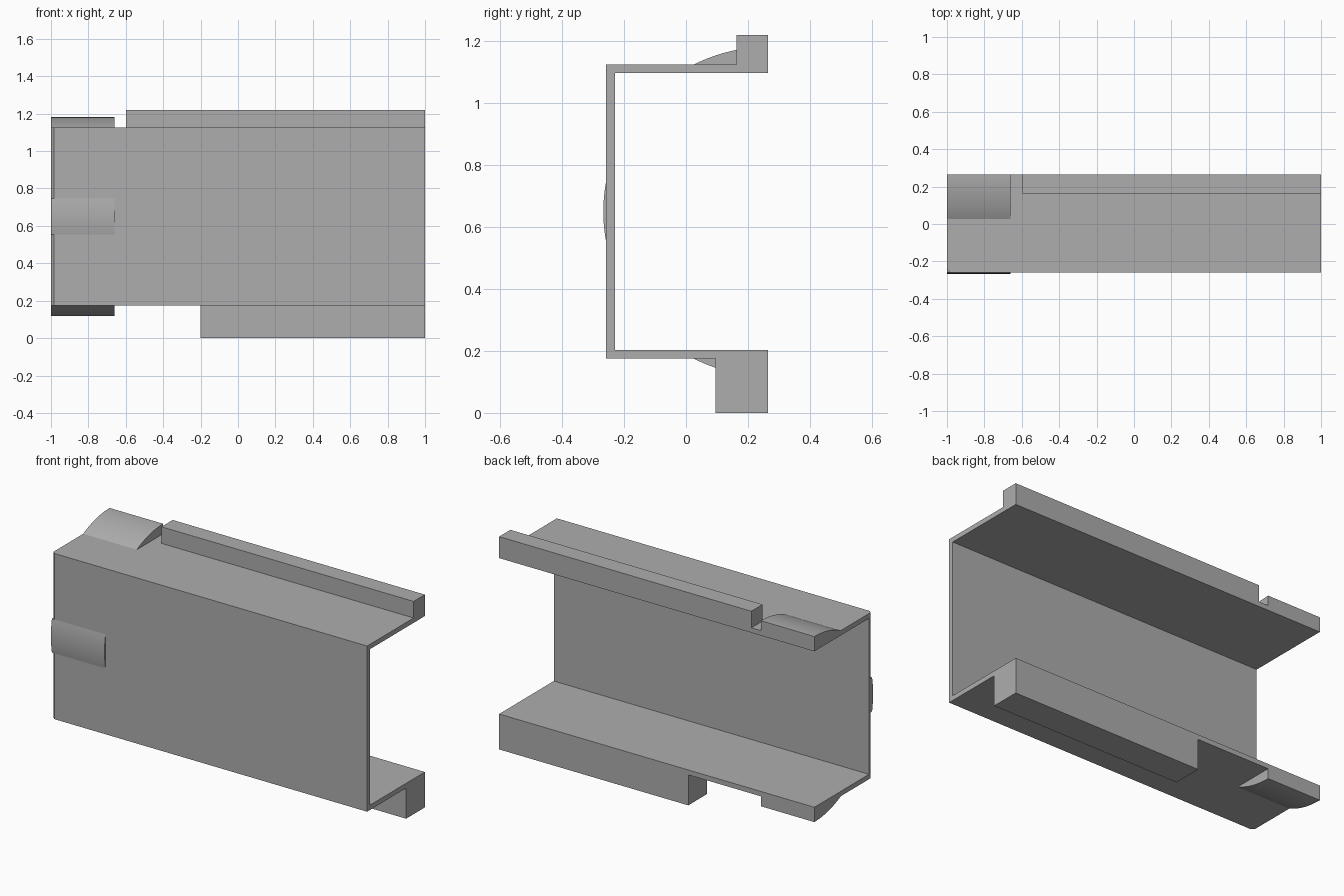
import bpy, bmesh, math

cube = bpy.data.objects.get("Cube")
if cube:
    bpy.data.objects.remove(cube, do_unlink=True)

grey = bpy.data.materials.new("plain grey")
grey.use_nodes = True
colour = (0.42, 0.42, 0.42, 1)
grey.diffuse_color = colour
grey.node_tree.nodes["Principled BSDF"].inputs["Base Color"].default_value = colour

BACK, FRONT = 0.265, -0.258     # depth limits of the channel
LOW, HIGH = 0.175, 1.125        # outer faces of the flanges
WALL = 0.028
MID = (LOW + HIGH) / 2
RADIUS = 0.532                  # cylinder that bulges through the channel


def prism(name, profile, x0, x1, chamfer=0.0, smooth=False):
    """Extrude a (y, z) profile along x."""
    bm = bmesh.new()
    face = bm.faces.new([bm.verts.new((x0, y, z)) for y, z in profile])
    new = bmesh.ops.extrude_face_region(bm, geom=[face])["geom"]
    bmesh.ops.translate(bm, vec=(x1 - x0, 0, 0),
                        verts=[v for v in new if isinstance(v, bmesh.types.BMVert)])
    if chamfer:
        corner = [e for e in bm.edges if all(
            abs(v.co.x - x0) < 1e-4 and abs(v.co.y - FRONT) < 1e-4 for v in e.verts)]
        bmesh.ops.bevel(bm, geom=corner, offset=chamfer, segments=1, affect='EDGES')
    bmesh.ops.recalc_face_normals(bm, faces=bm.faces)
    mesh = bpy.data.meshes.new(name)
    bm.to_mesh(mesh)
    bm.free()
    mesh.materials.append(grey)
    obj = bpy.data.objects.new(name, mesh)
    bpy.context.collection.objects.link(obj)
    if smooth:
        bpy.ops.object.select_all(action='DESELECT')
        obj.select_set(True)
        bpy.context.view_layer.objects.active = obj
        bpy.ops.object.shade_smooth_by_angle(angle=math.radians(30))
    return obj


def arc(start, end, steps=16):
    angles = [start + (end - start) * i / steps for i in range(steps + 1)]
    return [(BACK + RADIUS * math.cos(a), MID + RADIUS * math.sin(a)) for a in angles]


def box(y0, y1, z0, z1):
    return [(y0, z0), (y1, z0), (y1, z1), (y0, z1)]


# Channel with a web and two flanges
inner = FRONT + WALL
prism("channel", [(BACK, LOW), (FRONT, LOW), (FRONT, HIGH), (BACK, HIGH),
                  (BACK, HIGH - WALL), (inner, HIGH - WALL),
                  (inner, LOW + WALL), (BACK, LOW + WALL)], -1, 1, chamfer=0.015)

# Rails on the flanges
prism("upper_rail", box(0.163, BACK, HIGH, 1.22), -0.6, 1)
prism("lower_rail", box(0.095, BACK, 0, LOW), -0.2, 1)

# Curved pads at the end of each flange and of the web
sweep = math.acos((HIGH - MID) / RADIUS)
upper = arc(math.pi / 2, math.pi / 2 + sweep) + [(BACK, HIGH)]
prism("upper_pad", upper, -1, -0.66, smooth=True)
prism("lower_pad", [(y, 2 * MID - z) for y, z in upper], -1, -0.66, smooth=True)

half = math.acos((BACK - FRONT) / RADIUS)
web_arc = arc(math.pi - half, math.pi + half)
base = [(inner - 0.005, web_arc[-1][1]), (inner - 0.005, web_arc[0][1])]
prism("front_pad", web_arc + base, -1, -0.66, smooth=True)
